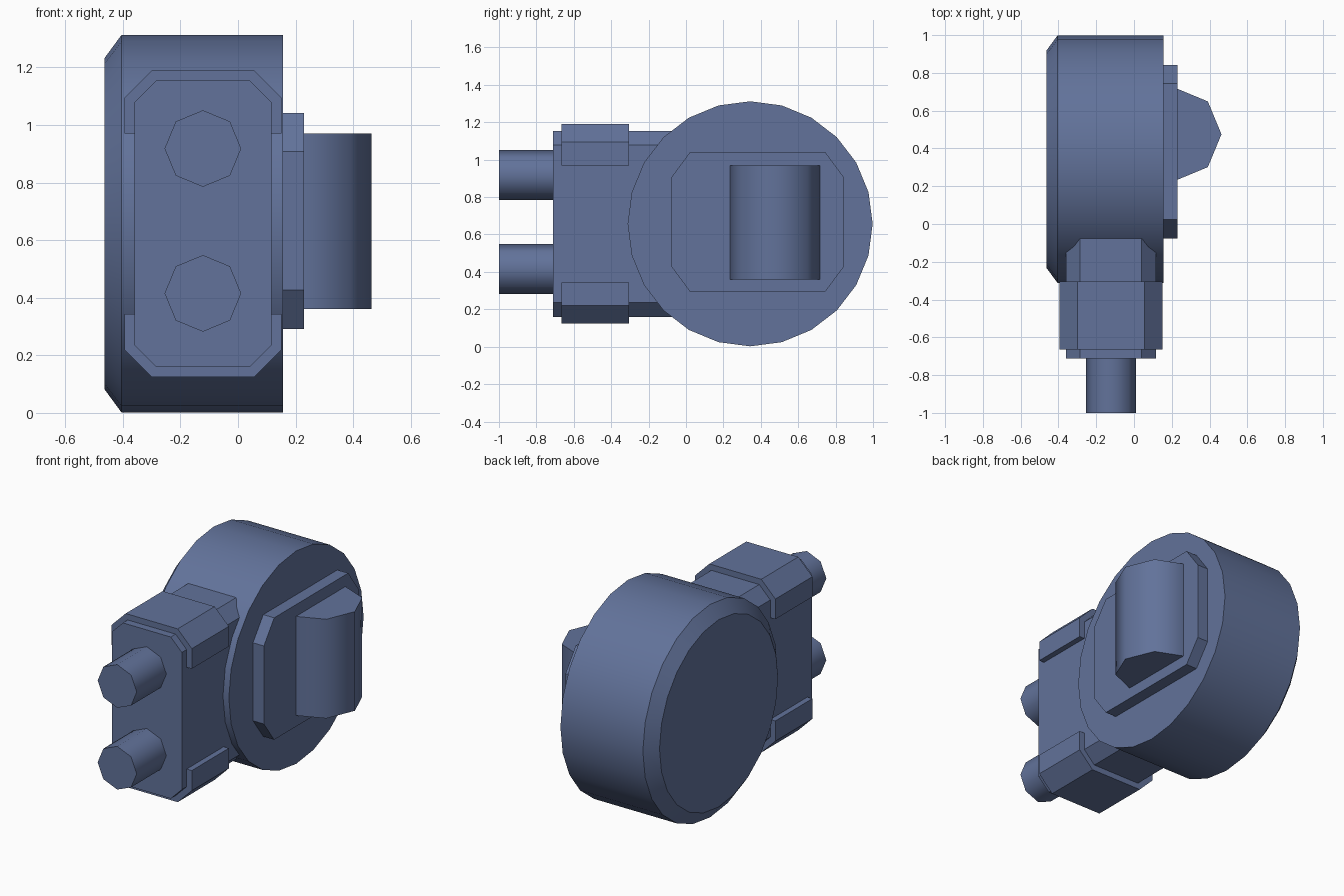
import bpy, bmesh, math

if "Cube" in bpy.data.objects:
    bpy.data.objects.remove(bpy.data.objects["Cube"], do_unlink=True)

blue = bpy.data.materials.new("slate_blue")
blue.use_nodes = True
colour = (0.122, 0.17, 0.325, 1)
blue.diffuse_color = colour
blue.node_tree.nodes["Principled BSDF"].inputs["Base Color"].default_value = colour

MID_Z = 0.657   # shared height of the body and drum
MID_X = -0.122  # centre of the body across its width


def place(axis, u, v, t):
    return {"x": (t, u, v), "y": (u, t, v), "z": (u, v, t)}[axis]


def loft(name, axis, rings, smooth_angle=None):
    """Join matching outlines; rings is a list of (position on axis, outline)."""
    bm = bmesh.new()
    loops = [[bm.verts.new(place(axis, u, v, t)) for u, v in pts] for t, pts in rings]
    for a, b in zip(loops, loops[1:]):
        for i in range(len(a)):
            j = (i + 1) % len(a)
            bm.faces.new((a[i], a[j], b[j], b[i]))
    bm.faces.new(loops[0])
    bm.faces.new(loops[-1])
    bmesh.ops.recalc_face_normals(bm, faces=bm.faces)
    mesh = bpy.data.meshes.new(name)
    bm.to_mesh(mesh)
    bm.free()
    mesh.materials.append(blue)
    ob = bpy.data.objects.new(name, mesh)
    bpy.context.collection.objects.link(ob)
    if smooth_angle:
        bpy.ops.object.select_all(action="DESELECT")
        ob.select_set(True)
        bpy.context.view_layer.objects.active = ob
        bpy.ops.object.shade_smooth_by_angle(angle=math.radians(smooth_angle))
    return ob


def circle(u, v, r, n):
    return [(u + r * math.cos(math.tau * i / n), v + r * math.sin(math.tau * i / n))
            for i in range(n)]


def cut_rect(u, v, w, h, cu, cv):
    """Rectangle of half size w, h with its corners cut off."""
    return [(u - w, v - h + cv), (u - w + cu, v - h), (u + w - cu, v - h), (u + w, v - h + cv),
            (u + w, v + h - cv), (u + w - cu, v + h), (u - w + cu, v + h), (u - w, v + h - cv)]


# Drum with a chamfered left rim
wide = circle(0.343, MID_Z, 0.655, 24)
narrow = circle(0.343, MID_Z, 0.576, 24)
loft("drum", "x", [(-0.463, narrow), (-0.405, wide), (0.156, wide)], 30)

# Plug body running into the drum
body = cut_rect(MID_X, MID_Z, 0.238, 0.497, 0.075, 0.075)
loft("plug_body", "y", [(-0.712, body), (0.1, body)])

# Clips wrapping the top and bottom of the body
for label, side in (("top", 1), ("bottom", -1)):
    half = [(0.273, 0.313), (0.273, 0.437), (0.177, 0.533)]
    pts = [(MID_X + x, MID_Z + side * z) for x, z in half]
    pts += [(MID_X - x, MID_Z + side * z) for x, z in reversed(half)]
    loft(label + "_clip", "y", [(-0.665, pts), (-0.305, pts)])

# Two round pins
for label, z in (("upper", 0.918), ("lower", 0.415)):
    pin = circle(MID_X, z, 0.133, 8)
    loft(label + "_pin", "y", [(-1, pin), (-0.7, pin)], 50)

# Side plate and its raised knob
plate = cut_rect(0.383, 0.667, 0.46, 0.375, 0.1, 0.135)
loft("side_plate", "x", [(0.14, plate), (0.23, plate)])
knob = circle(0.217, 0.475, 0.246, 8)
loft("side_knob", "z", [(0.36, knob), (0.97, knob)], 50)
